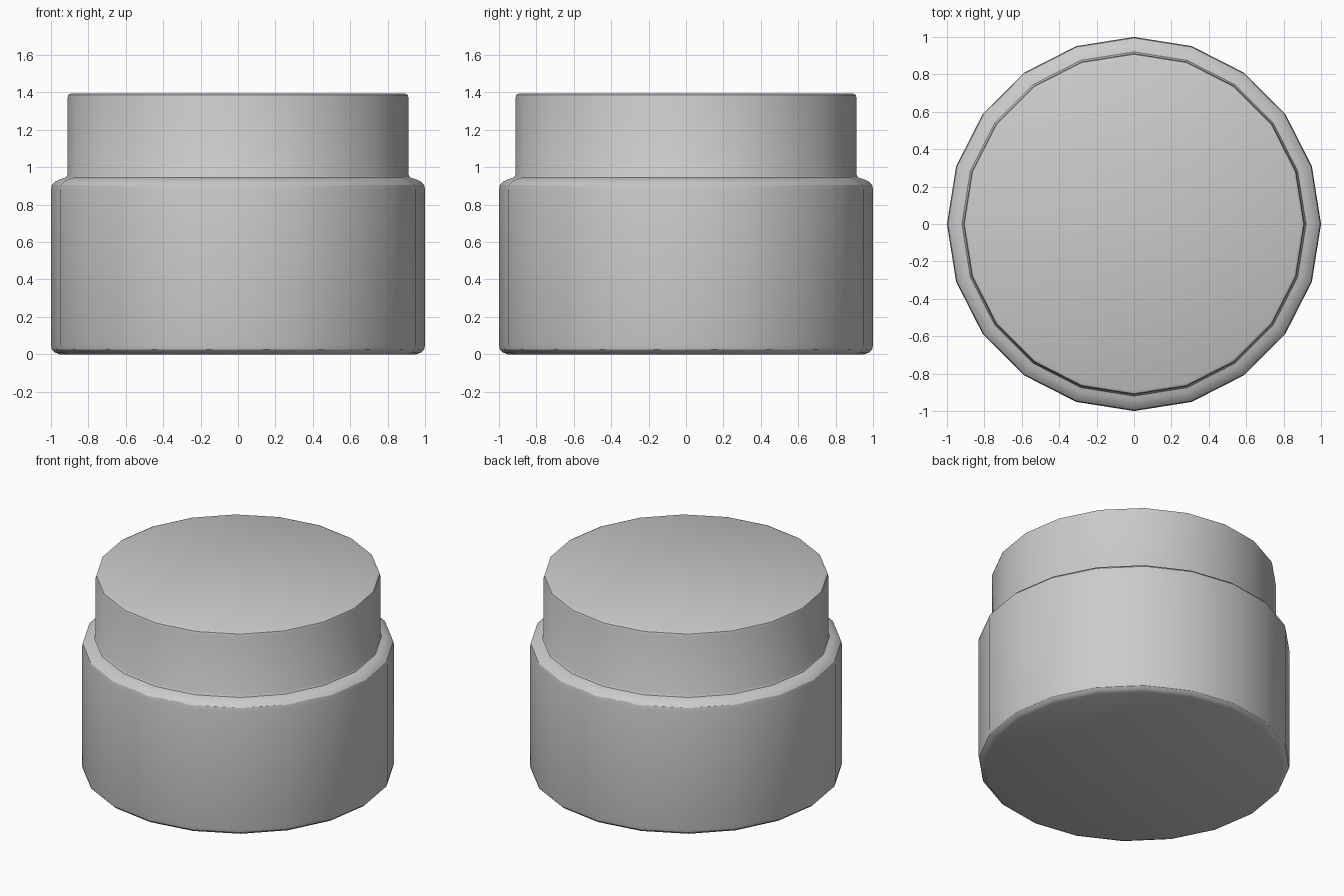
import bpy, bmesh
from math import cos, sin, pi, radians

if "Cube" in bpy.data.objects:
    bpy.data.objects.remove(bpy.data.objects["Cube"])

SIDES = 20


def lathe(name, profile):
    """Revolve an (r, z) profile into a closed, capped solid."""
    bm = bmesh.new()
    rings = [[bm.verts.new((r * cos(2 * pi * i / SIDES), r * sin(2 * pi * i / SIDES), z))
              for i in range(SIDES)] for r, z in profile]
    for low, high in zip(rings, rings[1:]):
        for i in range(SIDES):
            j = (i + 1) % SIDES
            bm.faces.new((low[i], low[j], high[j], high[i]))
    bm.faces.new(rings[0][::-1])
    bm.faces.new(rings[-1])
    mesh = bpy.data.meshes.new(name)
    bm.to_mesh(mesh)
    bm.free()
    obj = bpy.data.objects.new(name, mesh)
    bpy.context.collection.objects.link(obj)
    bpy.context.view_layer.objects.active = obj
    obj.select_set(True)
    bpy.ops.object.shade_smooth_by_angle(angle=radians(30))
    obj.select_set(False)
    return obj


# Wide base with rounded rims, stepping in through a small fillet to the upper drum
lathe("stepped_drum", [
    (0.955, 0.0), (0.98, 0.01), (0.995, 0.025), (1.0, 0.05),
    (1.0, 0.88), (0.995, 0.905), (0.975, 0.925), (0.945, 0.938),
    (0.92, 0.945), (0.912, 0.96),
    (0.912, 1.37), (0.907, 1.387), (0.89, 1.395),
])
